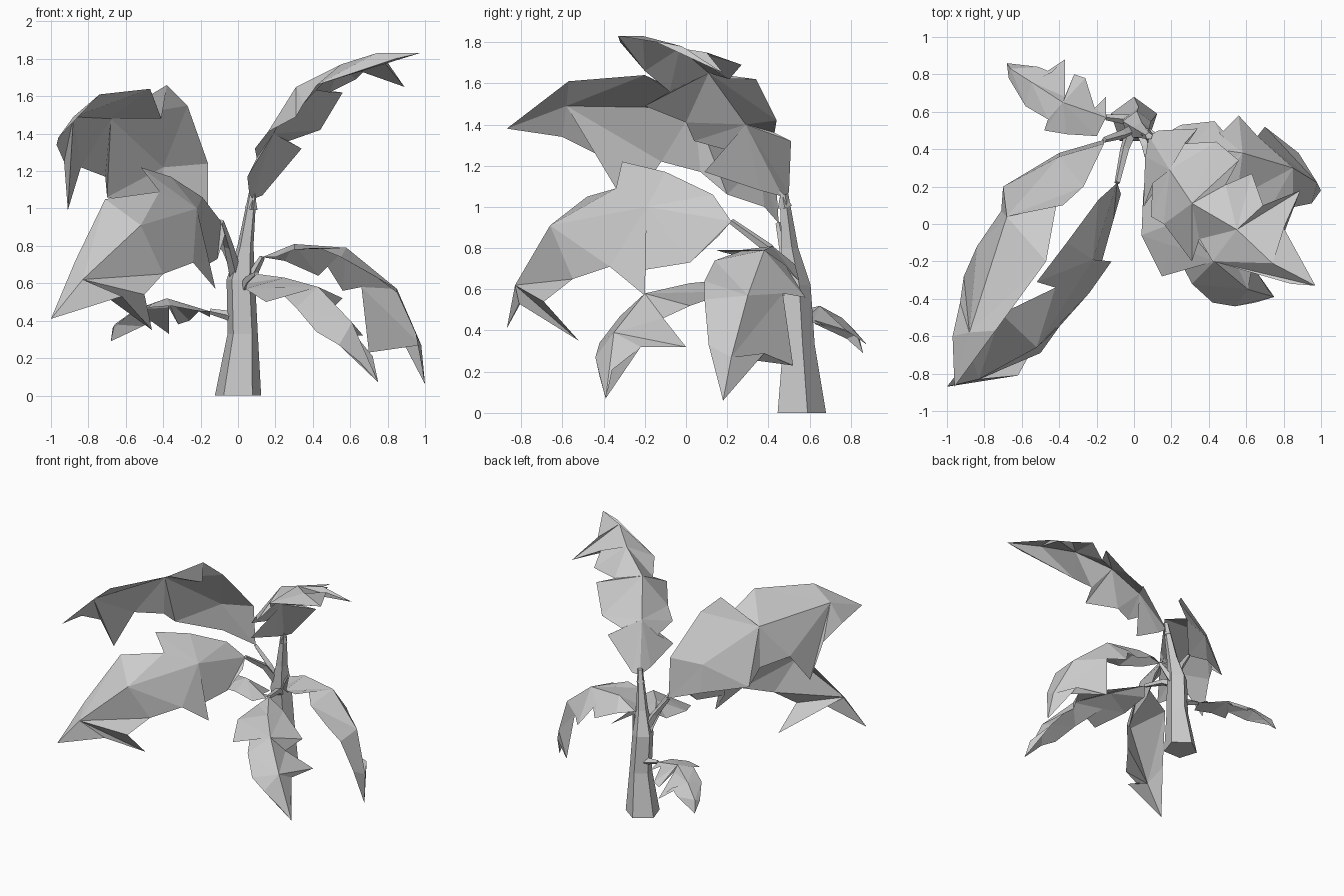
import bpy
import bmesh
import math
from mathutils import Vector
from mathutils.geometry import intersect_point_line

cube = bpy.data.objects.get("Cube")
if cube:
    bpy.data.objects.remove(cube, do_unlink=True)

# One neutral grey for the whole plant
GREY = (0.6, 0.6, 0.6, 1)
plant_grey = bpy.data.materials.new("plant_grey")
plant_grey.use_nodes = True
plant_grey.diffuse_color = GREY
plant_grey.node_tree.nodes["Principled BSDF"].inputs["Base Color"].default_value = GREY


def add_object(name, bm):
    """Turn a bmesh into a named, flat shaded object."""
    mesh = bpy.data.meshes.new(name)
    bm.to_mesh(mesh)
    bm.free()
    mesh.materials.append(plant_grey)
    obj = bpy.data.objects.new(name, mesh)
    bpy.context.collection.objects.link(obj)
    return obj


def tube(name, path, radii, sides, level=False):
    """Faceted tapering tube along a path; level keeps its rings horizontal."""
    bm = bmesh.new()
    points = [Vector(p) for p in path]
    rings = []
    for i, (centre, radius) in enumerate(zip(points, radii)):
        along = points[min(i + 1, len(points) - 1)] - points[max(i - 1, 0)]
        if level:
            along = Vector((0, 0, 1))
        across = along.cross(Vector((0, 1, 0))).normalized()
        up = across.cross(along).normalized()
        ring = []
        for k in range(sides):
            turn = math.tau * k / sides
            offset = across * math.sin(turn) + up * math.cos(turn)
            ring.append(bm.verts.new(centre + offset * radius))
        rings.append(ring)
    for low, high in zip(rings, rings[1:]):
        for k in range(sides):
            n = (k + 1) % sides
            bm.faces.new((low[k], low[n], high[n], high[k]))
    bm.faces.new(rings[0])
    bm.faces.new(rings[-1])
    bmesh.ops.recalc_face_normals(bm, faces=bm.faces)
    return add_object(name, bm)


def place_on_rib(point, rib):
    """Position of the closest place on the midrib, counted in rib segments."""
    best = None
    for i in range(len(rib) - 1):
        a, b = rib[i].co, rib[i + 1].co
        t = min(max(intersect_point_line(point, a, b)[1], 0), 1)
        gap = (a.lerp(b, t) - point).length
        if best is None or gap < best[0]:
            best = (gap, i + t)
    return best[1]


def fill_half(bm, rib, edge, flip):
    """Triangulate between the midrib and one torn edge."""
    side = [rib[0]] + [bm.verts.new(p) for p in edge] + [rib[-1]]
    places = [place_on_rib(v.co, rib) for v in side]
    i = j = 0
    while i < len(rib) - 1 or j < len(side) - 1:
        if j == len(side) - 1 or (i < len(rib) - 1 and places[j + 1] > i + 0.5):
            corners = (rib[i], rib[i + 1], side[j])
            i += 1
        else:
            corners = (rib[i], side[j + 1], side[j])
            j += 1
        if len(set(corners)) == 3:
            bm.faces.new(corners[::-1] if flip else corners)


def leaf(name, stem, rib, left, right):
    """Blade folded along its midrib with two torn edges, plus its stalk."""
    bm = bmesh.new()
    spine = [bm.verts.new(p) for p in rib]
    fill_half(bm, spine, left, True)
    fill_half(bm, spine, right, False)
    add_object(name + "_blade", bm)
    radii = [0.035 - 0.02 * i / len(stem) for i in range(len(stem) + 1)]
    tube(name + "_stalk", stem + [rib[0]], radii, 4)


# Trunk, drawn out into the stalk of the tallest leaf
tube("trunk",
     [(0, .55, 0), (.025, .54, .33), (.015, .525, .62), (.04, .5, .8), (.08, .47, 1.1)],
     [.13, .085, .08, .045, .02], 5, level=True)

# Tall leaf, leaning to the left front
leaf("tall_leaf",
     [(.07, .48, 1.0)],
     [(.08, .47, 1.05), (.19, .29, 1.4), (.31, .11, 1.65), (.55, -.03, 1.77),
      (.74, -.21, 1.83), (.97, -.33, 1.83)],
     [(.13, .5, 1.07), (.34, .51, 1.32), (.27, .43, 1.36), (.44, .44, 1.42),
      (.56, .34, 1.62), (.49, .21, 1.62), (.63, .27, 1.69), (.69, .1, 1.75),
      (.89, .18, 1.65), (.8, -.02, 1.78)],
     [(.06, .36, 1.08), (.05, .09, 1.17), (.1, .22, 1.27), (.09, .04, 1.32),
      (.16, 0, 1.41), (.31, -.2, 1.49), (.35, -.08, 1.56), (.42, -.2, 1.66),
      (.84, -.32, 1.8)])

# Upper right leaf, arching far forward
leaf("upper_right_leaf",
     [(.01, .51, .64), (-.06, .48, .78)],
     [(-.16, .45, .92), (-.4, .36, 1.22), (-.68, .04, 1.48), (-.88, -.58, 1.49),
      (-.96, -.87, 1.38)],
     [(-.16, .43, 1.24), (-.27, .2, 1.55), (-.38, .1, 1.66), (-.41, .13, 1.48),
      (-.47, -.2, 1.64), (-.74, -.57, 1.61)],
     [(-.4, .38, 1.0), (-.7, .2, 1.06), (-.71, .07, 1.17), (-.84, -.12, 1.22),
      (-.91, -.28, .99), (-.93, -.42, 1.25), (-.97, -.6, 1.34)])

# Lower right leaf, drooping at the front
leaf("lower_right_leaf",
     [(-.01, .51, .64), (-.05, .4, .8)],
     [(-.09, .22, .93), (-.22, -.19, 1.0), (-.52, -.66, .91), (-.83, -.83, .62),
      (-1, -.87, .41)],
     [(-.07, .16, .86), (-.11, .02, .73), (-.18, -.23, .69), (-.12, -.2, .57),
      (-.24, -.37, .71), (-.4, -.55, .65), (-.5, -.69, .54), (-.46, -.52, .35),
      (-.62, -.81, .53)],
     [(-.19, .13, 1.06), (-.36, -.1, 1.17), (-.52, -.31, 1.22), (-.42, -.34, 1.09),
      (-.71, -.48, 1.05), (-.87, -.7, .72)])

# Front left leaf, hanging almost to the ground
leaf("front_left_leaf",
     [(.03, .52, .56), (.06, .42, .62)],
     [(.1, .25, .65), (.25, .02, .63), (.43, -.2, .58), (.61, -.35, .39),
      (.75, -.39, .07)],
     [(.25, .22, .59), (.56, .02, .52), (.5, -.11, .46), (.67, 0, .32),
      (.63, -.22, .32), (.72, -.36, .21)],
     [(.05, .18, .6), (.04, -.06, .57), (.15, -.28, .5), (.2, -.11, .58),
      (.31, -.32, .47), (.42, -.42, .34), (.54, -.44, .27), (.65, -.42, .18)])

# Side left leaf, arching outward
leaf("side_left_leaf",
     [(.04, .53, .56), (.08, .49, .65)],
     [(.13, .46, .74), (.3, .42, .81), (.58, .38, .79), (.85, .3, .57),
      (.98, .22, .27), (1, .18, .06)],
     [(.25, .53, .72), (.43, .55, .64), (.46, .48, .72), (.56, .58, .56),
      (.66, .47, .58), (.7, .52, .23), (.88, .38, .29)],
     [(.2, .34, .74), (.3, .18, .78), (.41, .15, .79), (.43, .28, .79),
      (.55, .14, .74), (.73, .09, .64), (.85, .09, .55), (.95, .11, .33)])

# Small low leaf at the back right
leaf("small_back_leaf",
     [(.01, .55, .4), (-.06, .56, .43)],
     [(-.15, .57, .45), (-.38, .65, .52), (-.55, .76, .46), (-.66, .83, .38),
      (-.68, .86, .29)],
     [(-.2, .47, .45), (-.36, .48, .48), (-.48, .5, .47), (-.46, .56, .49),
      (-.58, .63, .43), (-.67, .78, .36)],
     [(-.15, .68, .42), (-.21, .62, .45), (-.26, .78, .4), (-.32, .8, .38),
      (-.37, .68, .47), (-.37, .88, .33), (-.44, .81, .41), (-.51, .84, .37)])
